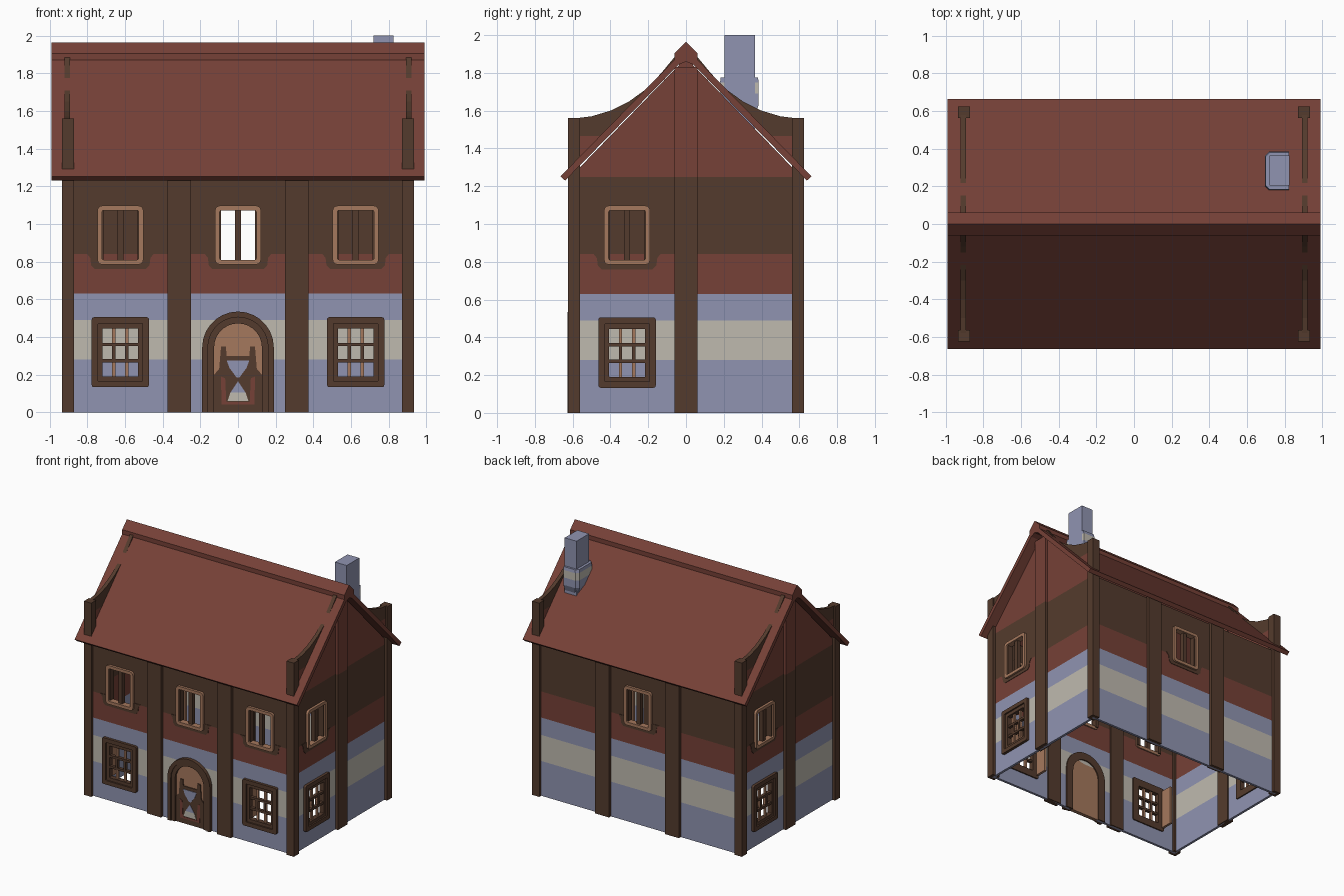
import bpy, bmesh, math
from mathutils import Matrix, Vector

if "Cube" in bpy.data.objects:
    bpy.data.objects.remove(bpy.data.objects["Cube"])

def srgb(r, g, b):
    lin = lambda c: ((c / 255 + 0.055) / 1.055) ** 2.4 if c > 10 else c / 3295
    return (lin(r), lin(g), lin(b), 1)

MATS = {}
for name, col in {"blue_plaster": (144, 148, 177), "beige_plaster": (191, 186, 175),
                  "red_tile": (118, 65, 55), "dark_wood": (84, 59, 45),
                  "tan_wood": (165, 120, 93)}.items():
    MATS[name] = bpy.data.materials.new(name)
    MATS[name].diffuse_color = srgb(*col)
BLUE, BEIGE, RED, BROWN, TAN = MATS.values()

# Each side is drawn in local (u along wall, d outward, z)
SIDES = {"front": (0, 0.60), "right": (90, 0.91), "back": (180, 0.60), "left": (270, 0.91)}

def place(side, u, d, z):
    ang, dist = SIDES[side]
    return Matrix.Rotation(math.radians(ang), 3, 'Z') @ Vector((u, -(dist + d), z))

def finish(name, bm, mats, normals=True):
    if normals:
        bmesh.ops.recalc_face_normals(bm, faces=bm.faces)
    me = bpy.data.meshes.new(name)
    bm.to_mesh(me)
    bm.free()
    for m in mats:
        me.materials.append(m)
    ob = bpy.data.objects.new(name, me)
    bpy.context.collection.objects.link(ob)
    return ob

def prism(name, side, pts, d0, d1, mat):
    bm = bmesh.new()
    a = [bm.verts.new(place(side, u, d0, z)) for u, z in pts]
    b = [bm.verts.new(place(side, u, d1, z)) for u, z in pts]
    bm.faces.new(a)
    bm.faces.new(b[::-1])
    for i in range(len(pts)):
        j = (i + 1) % len(pts)
        bm.faces.new((a[i], b[i], b[j], a[j]))
    return finish(name, bm, [mat])

def box(name, side, u0, u1, z0, z1, d0, d1, mat):
    return prism(name, side, [(u0, z0), (u1, z0), (u1, z1), (u0, z1)], d0, d1, mat)

def frame(name, side, outer, inner, d0, d1, mat, closed=True):
    bm = bmesh.new()
    rows = [[bm.verts.new(place(side, u, d, z)) for u, z in pts]
            for pts, d in ((outer, d0), (outer, d1), (inner, d1), (inner, d0))]
    n = len(outer)
    for i in range(n if closed else n - 1):
        j = (i + 1) % n
        for k in range(4):
            r, s = rows[k], rows[(k + 1) % 4]
            bm.faces.new((r[i], r[j], s[j], s[i]))
    if not closed:
        for i in (0, n - 1):
            bm.faces.new([r[i] for r in rows])
    return finish(name, bm, [mat])

def round_rect(c, hw, z0, z1, r):
    pts = []
    for k, (cu, cz) in enumerate([(c + hw - r, z1 - r), (c - hw + r, z1 - r),
                                  (c - hw + r, z0 + r), (c + hw - r, z0 + r)]):
        for s in range(4):
            a = math.radians(90 * k + 30 * s)
            pts.append((cu + r * math.cos(a), cz + r * math.sin(a)))
    return pts

# Walls: grid of cells with openings left out, coloured in bands by height
LEVELS = [0, 0.28, 0.49, 0.63, 0.84, 1.25]
BANDS = [0, 1, 0, 2, 3]

def wall(side, half, openings):
    us = sorted({-half, half, *[v for o in openings for v in o[:2]]})
    zs = sorted({*LEVELS, *[v for o in openings for v in o[2:]]})
    bm = bmesh.new()
    grid = [[bm.verts.new(place(side, u, 0, z)) for z in zs] for u in us]
    for i in range(len(us) - 1):
        for j in range(len(zs) - 1):
            u, z = (us[i] + us[i + 1]) / 2, (zs[j] + zs[j + 1]) / 2
            if any(o[0] < u < o[1] and o[2] < z < o[3] for o in openings):
                continue
            f = bm.faces.new((grid[i][j], grid[i + 1][j], grid[i + 1][j + 1], grid[i][j + 1]))
            f.material_index = BANDS[max(k for k in range(5) if LEVELS[k] < z)]
    bmesh.ops.delete(bm, geom=[v for v in bm.verts if not v.link_faces], context='VERTS')
    ob = finish(side + "_wall", bm, [BLUE, BEIGE, RED, BROWN], normals=False)
    sol = ob.modifiers.new("thickness", 'SOLIDIFY')
    sol.thickness, sol.offset = 0.02, -1

def upper_window(side, c):
    frame("upper_window_frame", side, round_rect(c, 0.122, 0.785, 1.097, 0.025),
          round_rect(c, 0.097, 0.81, 1.072, 0.008), -0.03, 0.02, TAN)
    for s in (-1, 1):
        a, b = sorted((c + s * 0.09, c + s * 0.115))
        box("upper_window_jamb", side, a, b, 0.80, 1.08, -0.04, 0.006, BROWN)
    box("upper_window_mullion", side, c - 0.016, c + 0.016, 0.80, 1.08, -0.03, 0.004, BROWN)
    # painted apron in the dark band colour below the window
    prism("window_apron", side, [(c - 0.18, 0.845), (c - 0.16, 0.82), (c - 0.155, 0.78), (c - 0.135, 0.76),
          (c + 0.135, 0.76), (c + 0.155, 0.78), (c + 0.16, 0.82), (c + 0.18, 0.845),
          (c + 0.11, 0.845), (c + 0.11, 0.80), (c - 0.11, 0.80), (c - 0.11, 0.845)], -0.002, 0.004, BROWN)

def lower_window(side, c):
    frame("lower_window_frame", side, round_rect(c, 0.152, 0.133, 0.505, 0.012),
          round_rect(c, 0.118, 0.165, 0.472, 0.004), -0.03, 0.022, BROWN)
    frame("lower_window_sash", side, round_rect(c, 0.122, 0.16, 0.476, 0.004),
          round_rect(c, 0.095, 0.19, 0.445, 0.004), -0.03, 0.01, BROWN)
    for s in (-1, 1):
        u, z = c + s * 0.035, 0.317 + s * 0.043
        box("lower_window_upright", side, u - 0.009, u + 0.009, 0.18, 0.45, -0.02, -0.004, TAN)
        box("lower_window_upright_middle", side, u - 0.009, u + 0.009, 0.27, 0.36, -0.022, 0.004, BROWN)
        box("lower_window_crossbar", side, c - 0.1, c + 0.1, z - 0.009, z + 0.009, -0.022, 0.004, BROWN)
    box("inner_shutter", side, c - 0.15, c - 0.13, 0.16, 0.48, -0.13, -0.02, TAN)

lo = lambda c: (c - 0.125, c + 0.125, 0.157, 0.48)
up = lambda c: (c - 0.11, c + 0.11, 0.797, 1.085)
FRONT = 0.625
LAYOUT = {"front": ([-FRONT, FRONT], [-FRONT, 0, FRONT]), "right": ([-0.312], [-0.312]),
          "back": ([], [0]), "left": ([-0.312], [-0.312])}
for side, (lows, ups) in LAYOUT.items():
    holes = [lo(c) for c in lows] + [up(c) for c in ups]
    if side == "front":
        holes.append((-0.125, 0.125, 0, 0.44))
    wall(side, 0.91 if SIDES[side][1] < 0.7 else 0.60, holes)
    for c in lows:
        lower_window(side, c)
    for c in ups:
        upper_window(side, c)

# Timber posts between the bays
for side in ("front", "back"):
    for c in (-0.312, 0.312):
        box("wall_post", side, c - 0.062, c + 0.062, 0, 1.26, -0.03, 0.024, BROWN)

# End walls: middle post, gable, corner posts and curved roof braces
CURVE = [(0.06, 1.885), (0.12, 1.812), (0.2, 1.722), (0.3, 1.65), (0.4, 1.60), (0.5, 1.57), (0.58, 1.56)]
for side in ("right", "left"):
    box("end_post", side, -0.06, 0.06, 0, 1.25, -0.03, 0.024, BROWN)
    box("gable_post", side, -0.06, 0.06, 1.25, 1.83, -0.03, 0.024, RED)
    prism("gable", side, [(-0.61, 1.25), (0.61, 1.25), (0, 1.88)], -0.02, 0.0, RED)
    for s in (-1, 1):
        a, b = sorted((s * 0.562, s * 0.625))
        box("corner_post", side, a, b, 0, 1.56, -0.04, 0.025, BROWN)
        prism("roof_brace", side, [(s * u, z) for u, z in
              CURVE + [(0.58, 1.465), (0.43, 1.465), (0.2, 1.69), (0.06, 1.83)]], -0.018, 0.012, BROWN)
        prism("roof_brace_foot", side, [(s * 0.58, 1.31), (s * 0.58, 1.465), (s * 0.43, 1.465)],
              -0.018, 0.012, RED)

# Roof with pointed ridge cap, one profile run along x
half = [(0.665, 1.252), (0.06, 1.87), (0.06, 1.905)]
under = [(0.04, 1.843), (0.64, 1.23)]
prism("roof", "right", half + [(0, 1.965)] + [(-u, z) for u, z in half[::-1]]
      + [(-u, z) for u, z in under[::-1]] + [(0, 1.86)] + under, -1.90, 0.08, RED)

# Arched door
def arch(r, zc=0.345):
    pts = [(r * math.cos(math.pi * i / 14), zc + r * math.sin(math.pi * i / 14)) for i in range(15)]
    return [(r, 0)] + pts + [(-r, 0)]

frame("door_frame", "front", arch(0.19), arch(0.16), -0.03, 0.028, BROWN, closed=False)
frame("door_inner_frame", "front", arch(0.162), arch(0.127), -0.03, 0.02, BROWN, closed=False)
prism("door_panel", "front", arch(0.13), -0.02, 0.003, TAN)
right_half = [(0.127, 0), (0.127, 0.2), (0.1, 0.23), (0.09, 0.35), (0.065, 0.35), (0.06, 0.30)]
prism("door_lower_board", "front", right_half + [(-u, z) for u, z in right_half[::-1]], -0.01, 0.010, BROWN)
prism("door_inlay_upper", "front", [(-0.06, 0.275), (0.06, 0.275), (0.045, 0.235), (0.008, 0.185),
      (-0.008, 0.185), (-0.045, 0.235)], 0.005, 0.013, BLUE)
prism("door_inlay_middle", "front", [(0, 0.165), (0.04, 0.105), (-0.04, 0.105)], 0.005, 0.013, BLUE)
prism("door_inlay_lower", "front", [(-0.04, 0.105), (0.04, 0.105), (0.055, 0.06), (-0.055, 0.06)], 0.005, 0.013, BEIGE)
for s in (-1, 1):
    prism("door_side_inlay", "front", [(s * 0.062, 0.05), (s * 0.088, 0.05), (s * 0.09, 0.19), (s * 0.068, 0.18)],
          0.005, 0.013, RED)
box("door_bottom_inlay", "front", -0.088, 0.088, 0.04, 0.055, 0.005, 0.013, RED)

# Chimney shaft, and a wider chamfered collar with a pale stripe
box("chimney_shaft", "right", 0.205, 0.365, 1.48, 2.0, -0.19, -0.085, BLUE)
bm = bmesh.new()
rows = []
for z, i in ((1.50, 0.025), (1.58, 0.02), (1.63, 0), (1.69, 0), (1.75, 0), (1.775, 0.004)):
    x0, x1, y0, y1, c = 0.695 + i, 0.823, 0.18 + i, 0.385 - i, 0.022
    rows.append([bm.verts.new((x, y, z)) for x, y in
                 ((x0, y0 + c), (x0 + c, y0), (x1, y0), (x1, y1), (x0 + c, y1), (x0, y1 - c))])
for k in range(len(rows) - 1):
    for i in range(6):
        j = (i + 1) % 6
        f = bm.faces.new((rows[k][i], rows[k][j], rows[k + 1][j], rows[k + 1][i]))
        f.material_index = 1 if k == 3 else 0
bm.faces.new(rows[0][::-1])
bm.faces.new(rows[-1])
finish("chimney_collar", bm, [BLUE, BEIGE])

for m in bpy.data.materials:
    if m.users and not m.is_grease_pencil:
        m.use_nodes = True
        m.node_tree.nodes["Principled BSDF"].inputs["Base Color"].default_value = m.diffuse_color
